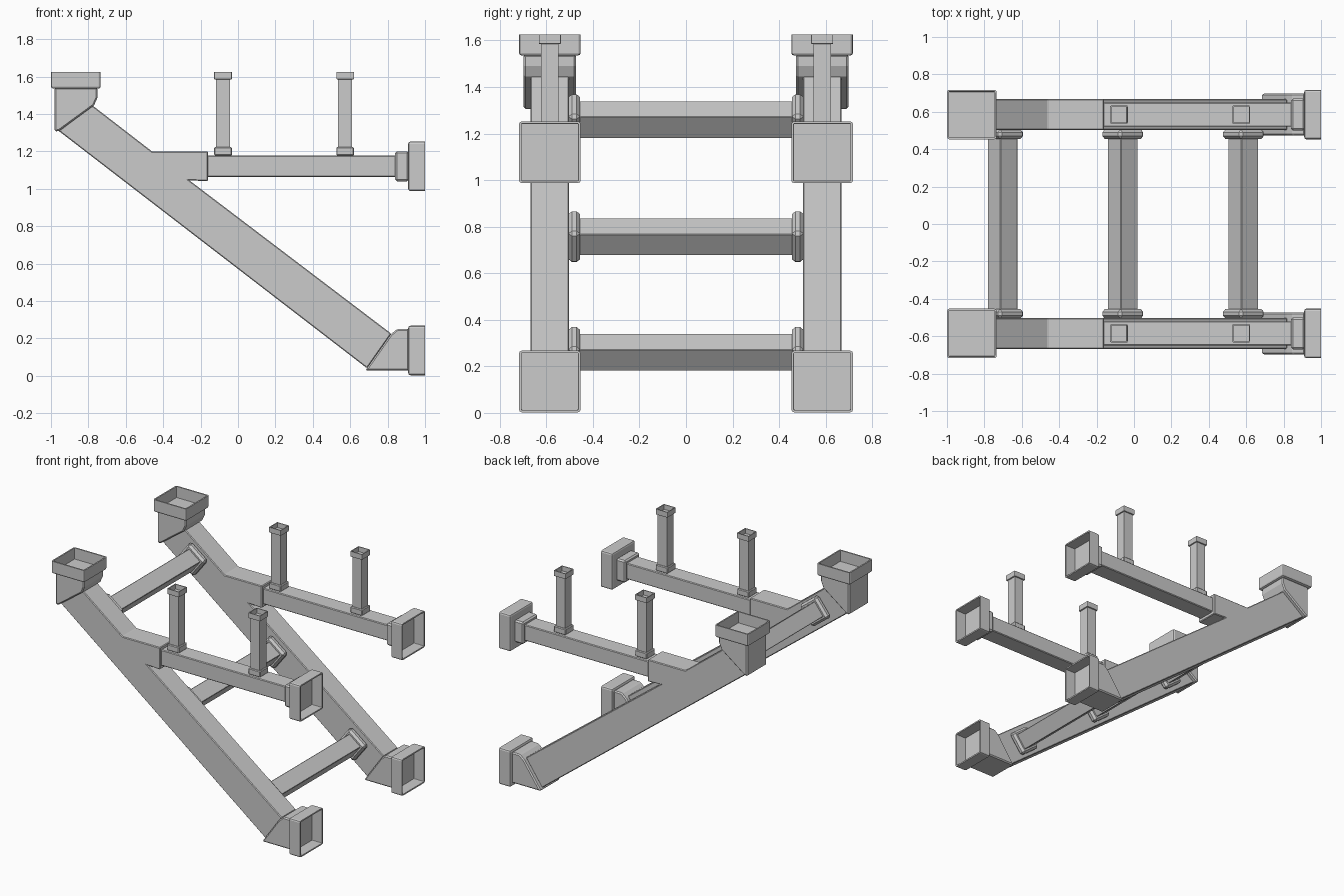
import bpy, bmesh, math
from mathutils import Matrix, Vector

cube = bpy.data.objects.get("Cube")
if cube:
    bpy.data.objects.remove(cube)

grey = bpy.data.materials.new("plain_grey")
grey.use_nodes = True
grey.diffuse_color = (0.6, 0.6, 0.6, 1)
bsdf = next(n for n in grey.node_tree.nodes if n.type == 'BSDF_PRINCIPLED')
bsdf.inputs["Base Color"].default_value = (0.6, 0.6, 0.6, 1)
bsdf.inputs["Roughness"].default_value = 0.7

SIDE = 0.585                    # distance of each side frame from the centre
SLOPE = math.atan2(1.27, 1.65)  # pitch of the diagonal beams
TO_X = Matrix.Rotation(math.pi / 2, 4, 'Y')


def finish(name, bm, mirror=True, bevel=0):
    """Turn a bmesh into an object, mirrored to the other side if wanted."""
    bmesh.ops.recalc_face_normals(bm, faces=bm.faces)
    mesh = bpy.data.meshes.new(name)
    bm.to_mesh(mesh)
    bm.free()
    mesh.materials.append(grey)
    obj = bpy.data.objects.new(name, mesh)
    bpy.context.collection.objects.link(obj)
    if bevel:
        mod = obj.modifiers.new("Bevel", 'BEVEL')
        mod.width = bevel
        mod.segments = 1
        mod.limit_method = 'ANGLE'
    if mirror:
        mod = obj.modifiers.new("Mirror", 'MIRROR')
        mod.use_axis = (False, True, False)
    return obj


def box(name, centre, size, pitch=0, **kw):
    bm = bmesh.new()
    m = (Matrix.Translation(centre) @ Matrix.Rotation(pitch, 4, 'Y')
         @ Matrix.Diagonal((*size, 1)))
    bmesh.ops.create_cube(bm, size=1, matrix=m)
    return finish(name, bm, **kw)


def plate(name, outline, width, **kw):
    """Extrude a side outline across the width of one frame."""
    bm = bmesh.new()
    face = bm.faces.new([bm.verts.new((x, SIDE - width / 2, z)) for x, z in outline])
    ext = bmesh.ops.extrude_face_region(bm, geom=[face])["geom"]
    verts = [v for v in ext if isinstance(v, bmesh.types.BMVert)]
    bmesh.ops.translate(bm, verts=verts, vec=(0, width, 0))
    return finish(name, bm, **kw)


def cup(name, centre, size, height, wall, depth, turn=Matrix(), bevel=0.012):
    """Square open socket, opening along local +z."""
    bm = bmesh.new()
    bmesh.ops.create_cube(bm, size=1, matrix=Matrix.Diagonal((size, size, height, 1)))
    edges = [e for e in bm.edges if min(v.co.z for v in e.verts) < 0]
    bmesh.ops.bevel(bm, geom=edges, offset=bevel, segments=2, profile=0.5,
                    affect='EDGES')
    bm.normal_update()
    top = max(bm.faces, key=lambda f: f.calc_center_median().z)
    bmesh.ops.inset_region(bm, faces=[top], thickness=wall)
    bmesh.ops.inset_region(bm, faces=[top], thickness=0.001, depth=-depth)
    bmesh.ops.transform(bm, matrix=Matrix.Translation(Vector(centre)) @ turn,
                        verts=bm.verts)
    return finish(name, bm)


# Diagonal beam with the stub that carries the arm
plate("diagonal_beam", [(-0.96, 1.31), (0.69, 0.04), (0.82, 0.225), (-0.26, 1.045),
                        (-0.16, 1.04), (-0.16, 1.2), (-0.46, 1.2), (-0.78, 1.447)],
      0.166, bevel=0.005)

# Mitred end pieces and their sockets
plate("upper_neck", [(-0.98, 1.54), (-0.98, 1.305), (-0.955, 1.31), (-0.77, 1.445),
                     (-0.75, 1.49), (-0.75, 1.54)], 0.225, bevel=0.008)
plate("lower_neck", [(0.68, 0.028), (0.915, 0.028), (0.915, 0.25), (0.85, 0.25),
                     (0.815, 0.22)], 0.225, bevel=0.008)
cup("upper_socket", (-0.867, SIDE, 1.58), 0.265, 0.09, 0.01, 0.08)
cup("lower_socket", (0.955, SIDE, 0.135), 0.265, 0.09, 0.01, 0.08, TO_X)

# Horizontal arm with its end collar and socket
box("arm", (0.35, SIDE, 1.12), (1.04, 0.13, 0.115), bevel=0.005)
box("arm_collar", (0.877, SIDE, 1.12), (0.075, 0.17, 0.16), bevel=0.01)
cup("arm_socket", (0.955, SIDE, 1.12), 0.265, 0.09, 0.01, 0.08, TO_X)

# Posts standing on the arm
for label, x in (("inner", -0.08), ("outer", 0.573)):
    box(label + "_post", (x, SIDE, 1.38), (0.075, 0.075, 0.42))
    box(label + "_post_foot", (x, SIDE, 1.2), (0.095, 0.095, 0.045), bevel=0.005)
    cup(label + "_post_top", (x, SIDE, 1.605), 0.095, 0.04, 0.006, 0.035, bevel=0.004)

# Tilted crossbars with flanges against the beams
for label, x, z in (("upper", -0.703, 1.26), ("middle", -0.06, 0.757),
                    ("lower", 0.585, 0.26)):
    box(label + "_crossbar", (x, 0, z), (0.115, 1.02, 0.115), SLOPE, mirror=False,
        bevel=0.003)
    box(label + "_crossbar_flange", (x, 0.48, z), (0.168, 0.05, 0.168), SLOPE,
        bevel=0.015)
